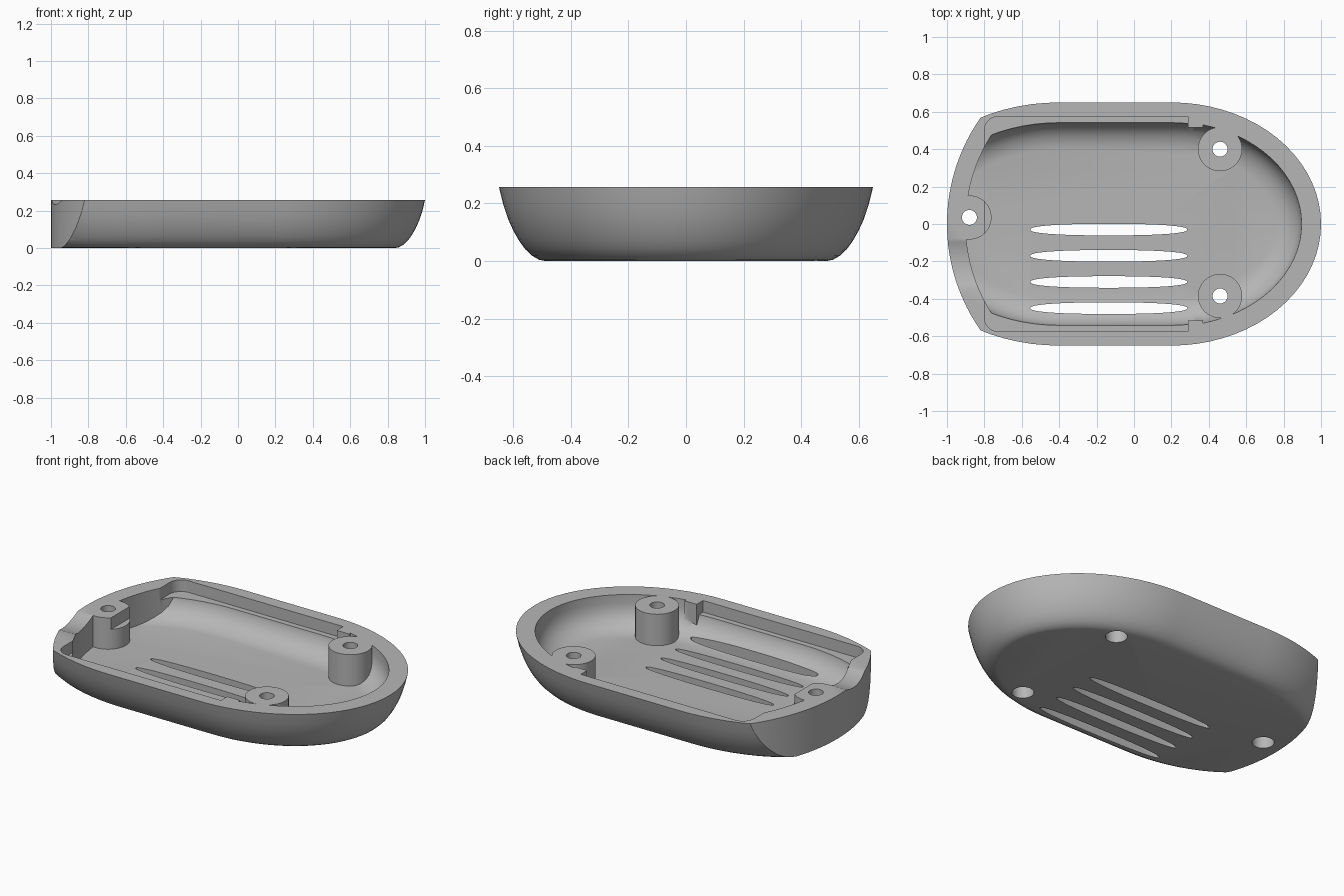
import bpy, bmesh
from math import sin, cos, pi, asin
from mathutils import Matrix

if "Cube" in bpy.data.objects:
    bpy.data.objects.remove(bpy.data.objects["Cube"])

TOP = 0.257


def loft(name, rings):
    """Closed solid through rings of equal point count, lowest first."""
    bm = bmesh.new()
    loops = [[bm.verts.new(p) for p in ring] for ring in rings]
    n = len(loops[0])
    for low, high in zip(loops, loops[1:]):
        for i in range(n):
            j = (i + 1) % n
            bm.faces.new((low[i], low[j], high[j], high[i]))
    bm.faces.new(loops[0][::-1])
    bm.faces.new(loops[-1])
    bmesh.ops.recalc_face_normals(bm, faces=bm.faces)
    mesh = bpy.data.meshes.new(name)
    bm.to_mesh(mesh)
    bm.free()
    ob = bpy.data.objects.new(name, mesh)
    bpy.context.collection.objects.link(ob)
    return ob


def prism(name, outline, z0, z1):
    return loft(name, [[(x, y, z) for x, y in outline] for z in (z0, z1)])


def box(name, x0, x1, y0, y1, z0, z1):
    return prism(name, [(x0, y0), (x1, y0), (x1, y1), (x0, y1)], z0, z1)


def circle(x, y, r, n=48):
    return [(x + r * cos(2 * pi * i / n), y + r * sin(2 * pi * i / n)) for i in range(n)]


def boolean(target, tool, operation="DIFFERENCE", keep=False):
    mod = target.modifiers.new("cut", "BOOLEAN")
    mod.operation, mod.object, mod.solver = operation, tool, "EXACT"
    bpy.context.view_layer.objects.active = target
    bpy.ops.object.modifier_apply(modifier=mod.name)
    if not keep:
        bpy.data.objects.remove(tool)


def body_ring(inset, z, n=36):
    """Long oval: straight sides, with a different half ellipse at each end."""
    pts = []
    for cx, a, start in ((0.2, 0.8, -pi / 2), (-0.4, 0.87, pi / 2)):
        for i in range(n + 1):
            t = start + pi * i / n
            pts.append((cx + (a - inset) * cos(t), (0.65 - inset) * sin(t), z))
    return pts


def end_trim(radius):
    """Prism with a shallow arc as its left side."""
    half = asin(0.8 / radius)
    arc = [(-0.01 - radius * cos(t), -radius * sin(t))
           for t in [half * (i / 24 - 1) for i in range(49)]]
    return prism("end_trim", arc + [(1.5, -0.8), (1.5, 0.8)], -0.1, 0.5)


def rounded_rect(x0, x1, y, r):
    pts = []
    for k, (cx, cy) in enumerate(((x1 - r, y - r), (x0 + r, y - r),
                                  (x0 + r, r - y), (x1 - r, r - y))):
        for i in range(9):
            t = pi / 2 * (k + i / 8)
            pts.append((cx + r * cos(t), cy + r * sin(t)))
    return pts


# Outer body with a curved, upright left end
outer = [(0.16, 0), (0.14, 0.004), (0.115, 0.018), (0.09, 0.042), (0.07, 0.07),
         (0.05, 0.105), (0.032, 0.145), (0.015, 0.195), (0, TOP)]
shell = loft("tray_shell", [body_ring(i, z) for i, z in outer])
boolean(shell, end_trim(0.99), "INTERSECT")

# Hollow interior
inner = [(0.25, 0.07), (0.215, 0.076), (0.18, 0.09), (0.15, 0.11), (0.125, 0.14),
         (0.11, 0.175), (0.105, 0.21), (0.103, 0.3)]
cavity = loft("cavity", [body_ring(i, z) for i, z in inner])
boolean(cavity, end_trim(0.89), "INTERSECT")

# Shallow stepped pocket around the side walls
pocket = prism("pocket", rounded_rect(-0.8, 0.35, 0.575, 0.075), 0.188, 0.35)

# Screw posts and small side tabs are left standing
posts = [(0.46, 0.40), (0.46, -0.385), (-0.88, 0.035)]
for x, y in posts[:2]:
    post = prism("post", circle(x, y, 0.118), -0.05, 0.45)
    boolean(cavity, post, keep=True)
    boolean(pocket, post)
x, y = posts[2]
boolean(cavity, prism("end_post", circle(x, y, 0.118), -0.05, 0.45))
boolean(cavity, box("end_post_web", -1.1, x, y - 0.117, y + 0.117, -0.06, 0.46))
for s in (-1, 1):
    y0, y1 = sorted((s * 0.515, s * 0.62))
    tab = box("tab", 0.29, 0.37, y0, y1, 0.12, 0.4)
    boolean(cavity, tab, keep=True)
    boolean(pocket, tab)
boolean(shell, cavity)
boolean(shell, pocket)

# Screw holes, wider from below
for x, y in posts:
    boolean(shell, prism("screw_hole", circle(x, y, 0.04, 32), -0.1, 0.4))
    boolean(shell, prism("screw_recess", circle(x, y, 0.06, 32), -0.1, 0.13))

# Four long vent slots with narrowing ends
for k in range(4):
    slot = []
    for px, py in circle(0, 0, 1, 48):
        sx = 1 if px > 0 else -1
        sy = 1 if py > 0 else -1
        slot.append((-0.135 + 0.42 * sx * abs(px) ** 0.85,
                     -0.03 - 0.14 * k + 0.031 * sy * abs(py) ** 0.85))
    boolean(shell, prism("vent_slot", slot, -0.1, 0.2))

# Shallow cable dip in the left rim
dip = prism("cable_dip", circle(0, 0, 0.35, 96), -1.1, -0.84)
dip.data.transform(Matrix.Translation((0, -0.21, TOP + 0.326))
                   @ Matrix(((0, 0, 1, 0), (1, 0, 0, 0), (0, 1, 0, 0), (0, 0, 0, 1))))
boolean(shell, dip)

# Plain grey plastic
grey = bpy.data.materials.new("grey_plastic")
grey.use_nodes = True
colour = (0.47, 0.47, 0.47, 1)
grey.diffuse_color = colour
grey.node_tree.nodes["Principled BSDF"].inputs["Base Color"].default_value = colour
shell.data.materials.clear()
shell.data.materials.append(grey)
for poly in shell.data.polygons:
    poly.material_index = 0

bpy.ops.object.select_all(action="DESELECT")
shell.select_set(True)
bpy.context.view_layer.objects.active = shell
bpy.ops.object.shade_smooth_by_angle(angle=0.52)
